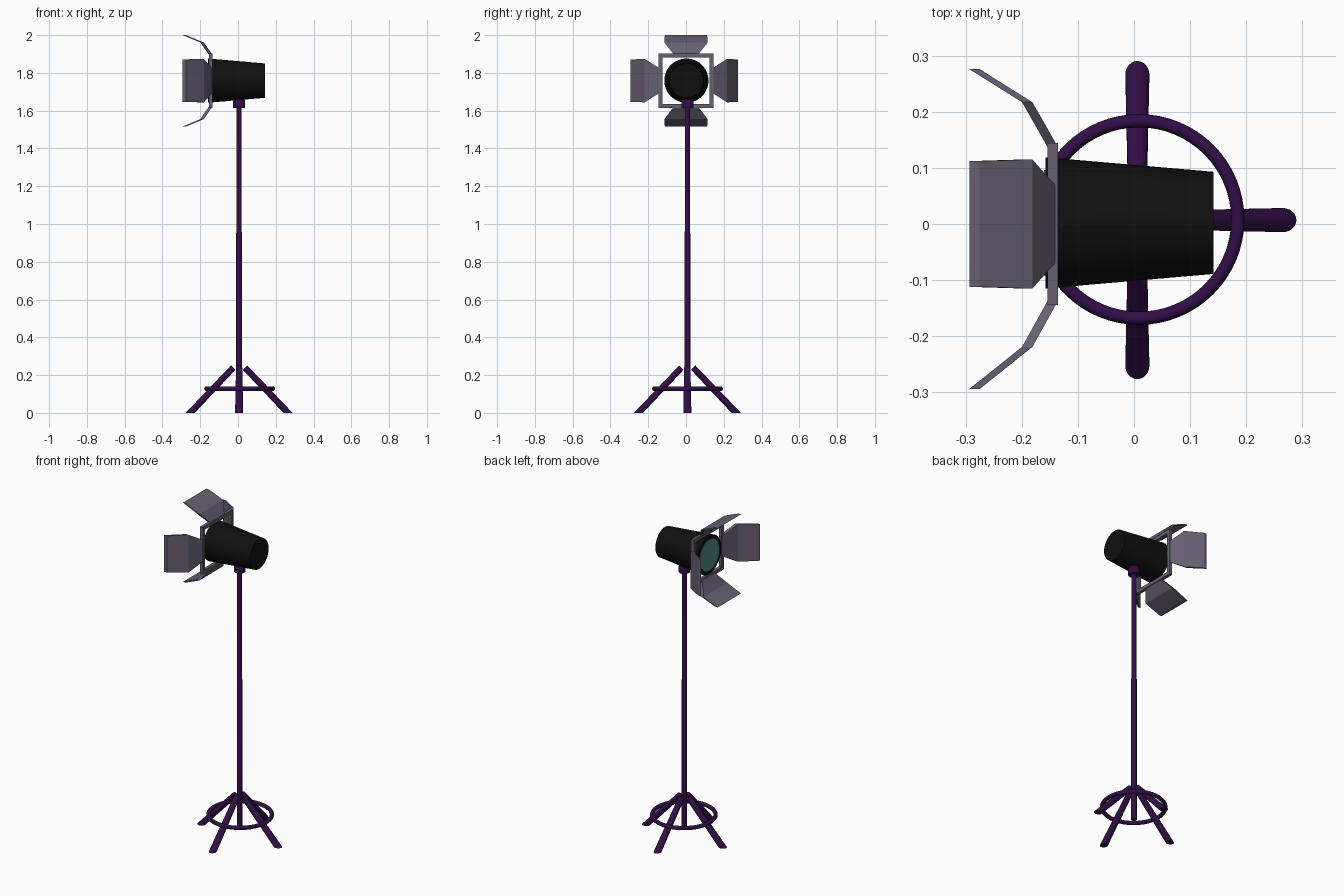
import bpy, bmesh, math
from mathutils import Vector, Matrix

if "Cube" in bpy.data.objects:
    bpy.data.objects.remove(bpy.data.objects["Cube"])

def material(name, rgb):
    m = bpy.data.materials.new(name)
    m.diffuse_color = (*rgb, 1)
    m.use_nodes = True
    m.node_tree.nodes["Principled BSDF"].inputs["Base Color"].default_value = m.diffuse_color
    return m

PURPLE = material("dark purple metal", (0.032, 0.0045, 0.063))
GREY = material("grey violet metal", (0.135, 0.115, 0.17))
BLACK = material("black housing", (0.0048, 0.0048, 0.0048))
TEAL = material("teal glass", (0.08, 0.27, 0.26))

CX, CY = 0.006, 0.007      # stand axis
HZ = 1.759                 # lamp axis height

def finish(name, bm, mat, smooth=True):
    bmesh.ops.recalc_face_normals(bm, faces=bm.faces)
    me = bpy.data.meshes.new(name)
    bm.to_mesh(me)
    bm.free()
    me.materials.append(mat)
    ob = bpy.data.objects.new(name, me)
    bpy.context.collection.objects.link(ob)
    if smooth:
        bpy.ops.object.select_all(action='DESELECT')
        ob.select_set(True)
        bpy.context.view_layer.objects.active = ob
        bpy.ops.object.shade_smooth_by_angle(angle=math.radians(40))
    return ob

def loft(name, rings, mat, n=32):
    """Closed tube through rings of (centre, u axis, v axis)."""
    bm = bmesh.new()
    loops = []
    for c, u, v in rings:
        c, u, v = Vector(c), Vector(u), Vector(v)
        loops.append([bm.verts.new(c + u * math.cos(a) + v * math.sin(a))
                      for a in (2 * math.pi * i / n for i in range(n))])
    for p, q in zip(loops, loops[1:]):
        for i in range(n):
            bm.faces.new((p[i], p[(i + 1) % n], q[(i + 1) % n], q[i]))
    bm.faces.new(loops[0])
    bm.faces.new(loops[-1])
    return finish(name, bm, mat)

def upright(name, profile, mat):      # (radius, z) along the stand axis
    return loft(name, [((CX, CY, z), (r, 0, 0), (0, r, 0)) for r, z in profile], mat)

def along_x(name, profile, mat):      # (radius, x) along the lamp axis
    return loft(name, [((x, 0.002, HZ), (0, r, 0), (0, 0, r)) for r, x in profile], mat, 48)

# Stand: pole and swivel collar
upright("pole", [(0.0155, 0.05), (0.0155, 0.95), (0.0135, 0.96), (0.0135, 1.63)], PURPLE)
upright("swivel_collar", [(0.032, 1.615), (0.032, 1.65), (0.027, 1.664), (0.015, 1.673)], PURPLE)

# Four tapered legs, cut level at the floor and square at the top
for i, name in enumerate(("right_leg", "back_leg", "left_leg", "front_leg")):
    s = 0.0165 * math.sqrt(0.5)
    leg = loft(name, [((0.259, 0, 0), (0.0245, 0, 0), (0, 0.0215, 0)),
                      ((0.031, 0, 0.24), (s, 0, s), (0, 0.0165, 0))], PURPLE, 24)
    leg.data.transform(Matrix.Translation((CX, CY, 0)) @ Matrix.Rotation(i * math.pi / 2, 4, 'Z'))

# Brace ring joining the legs
bpy.ops.mesh.primitive_torus_add(location=(CX + 0.003, CY + 0.001, 0.128), major_radius=0.176,
                                 minor_radius=0.0118, major_segments=64, minor_segments=16)
ring = bpy.context.object
ring.name = "brace_ring"
ring.data.materials.append(PURPLE)
bpy.ops.object.shade_smooth_by_angle(angle=math.radians(40))

# Lamp housing and its lens
along_x("lamp_housing", [(0.117, -0.158), (0.091, 0.142)], BLACK)
along_x("lens", [(0.094, -0.1605), (0.094, -0.157)], TEAL)

# Square frame around the front of the housing
bm = bmesh.new()
for i in range(4):
    bmesh.ops.create_cube(bm, size=1, matrix=Matrix.Translation((-0.145, 0, HZ))
                          @ Matrix.Rotation(i * math.pi / 2, 4, 'X')
                          @ Matrix.Translation((0, 0, 0.134))
                          @ Matrix.Diagonal((0.019, 0.288, 0.021, 1)))
finish("door_frame", bm, GREY, False)

# Bent flared doors: (x, distance from axis, half width) stations, 0.018 deep in x
def door(name, turn, stations):
    bm = bmesh.new()
    rows = [[bm.verts.new((x - dx, sy * w, d)) for dx, sy in ((0, -1), (0, 1), (0.0185, 1), (0.0185, -1))]
            for x, d, w in stations]
    for p, q in zip(rows, rows[1:]):
        for i in range(4):
            bm.faces.new((p[i], p[(i + 1) % 4], q[(i + 1) % 4], q[i]))
    bm.faces.new(rows[0])
    bm.faces.new(rows[-1])
    bm.transform(Matrix.Translation((0, 0, HZ)) @ Matrix.Rotation(math.radians(turn), 4, 'X'))
    finish(name, bm, GREY, False)

for name, turn, bend, tip in (("top_door", 0, 0.202, 0.241), ("front_door", 90, 0.219, 0.294),
                              ("bottom_door", 180, 0.204, 0.243), ("back_door", -90, 0.217, 0.276)):
    door(name, turn, [(-0.136, 0.138, 0.064), (-0.181, bend, 0.115), (-0.275, tip, 0.112)])
